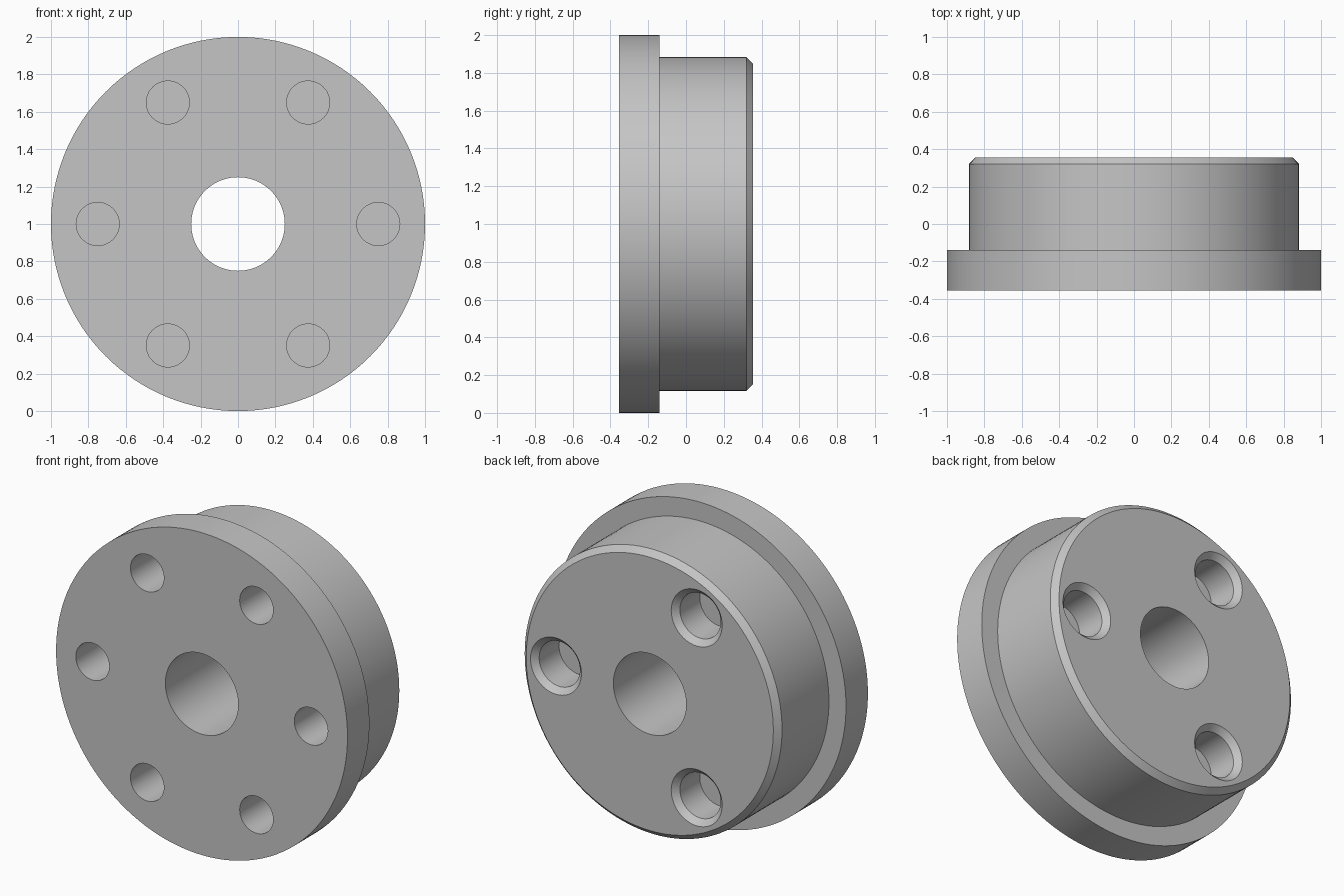
import bpy, bmesh, math

if "Cube" in bpy.data.objects:
    bpy.data.objects.remove(bpy.data.objects["Cube"])

FRONT, STEP, BACK = -0.355, -0.14, 0.355


def lathe(name, profile, segments, x=0.0, z=1.0):
    """Revolve a closed (radius, y) profile around an axis parallel to y."""
    bm = bmesh.new()
    rings = []
    for i in range(segments):
        a = 2 * math.pi * i / segments
        rings.append([bm.verts.new((x + r * math.cos(a), y, z + r * math.sin(a)))
                      for r, y in profile])
    n = len(profile)
    for i in range(segments):
        a, b = rings[i], rings[(i + 1) % segments]
        for j in range(n):
            k = (j + 1) % n
            if profile[j][0] == 0 and profile[k][0] == 0:
                continue  # edge lying on the axis
            bm.faces.new((a[j], a[k], b[k], b[j]))
    bmesh.ops.remove_doubles(bm, verts=bm.verts, dist=1e-5)
    bmesh.ops.recalc_face_normals(bm, faces=bm.faces)
    mesh = bpy.data.meshes.new(name)
    bm.to_mesh(mesh)
    bm.free()
    obj = bpy.data.objects.new(name, mesh)
    bpy.context.collection.objects.link(obj)
    return obj


grey = bpy.data.materials.new("grey metal")
grey.diffuse_color = (0.56, 0.56, 0.56, 1)
grey.use_nodes = True
grey.node_tree.nodes["Principled BSDF"].inputs["Base Color"].default_value = grey.diffuse_color

# Flange, stepped hub with chamfered back edge, and central bore
hub = lathe("flanged_hub", [(0.25, FRONT), (1.0, FRONT), (1.0, STEP), (0.883, STEP),
                            (0.883, BACK - 0.035), (0.848, BACK), (0.25, BACK)], 128)
hub.data.materials.append(grey)

cutters = []
# Six blind holes in the front face
for i in range(6):
    a = math.radians(60 * i)
    cutters.append(lathe("front_hole_cutter",
                         [(0, FRONT - 0.1), (0.115, FRONT - 0.1), (0.115, 0.0), (0, 0.0)],
                         48, 0.75 * math.cos(a), 1 + 0.75 * math.sin(a)))
# Three chamfered blind holes in the back face
for i in range(3):
    a = math.radians(120 * i)
    cutters.append(lathe("back_hole_cutter",
                         [(0, 0.125), (0.14, 0.125), (0.14, BACK - 0.035),
                          (0.175, BACK), (0.175, BACK + 0.1), (0, BACK + 0.1)],
                         48, 0.644 * math.cos(a), 1 + 0.644 * math.sin(a)))

# Drill the holes
bpy.context.view_layer.objects.active = hub
hub.select_set(True)
for c in cutters:
    c.hide_render = True
    c.data.materials.append(grey)
    m = hub.modifiers.new("drill", 'BOOLEAN')
    m.operation = 'DIFFERENCE'
    m.solver = 'EXACT'
    m.object = c
    bpy.ops.object.modifier_apply(modifier=m.name)
    bpy.data.objects.remove(c, do_unlink=True)

bpy.ops.object.shade_smooth_by_angle(angle=math.radians(30))
